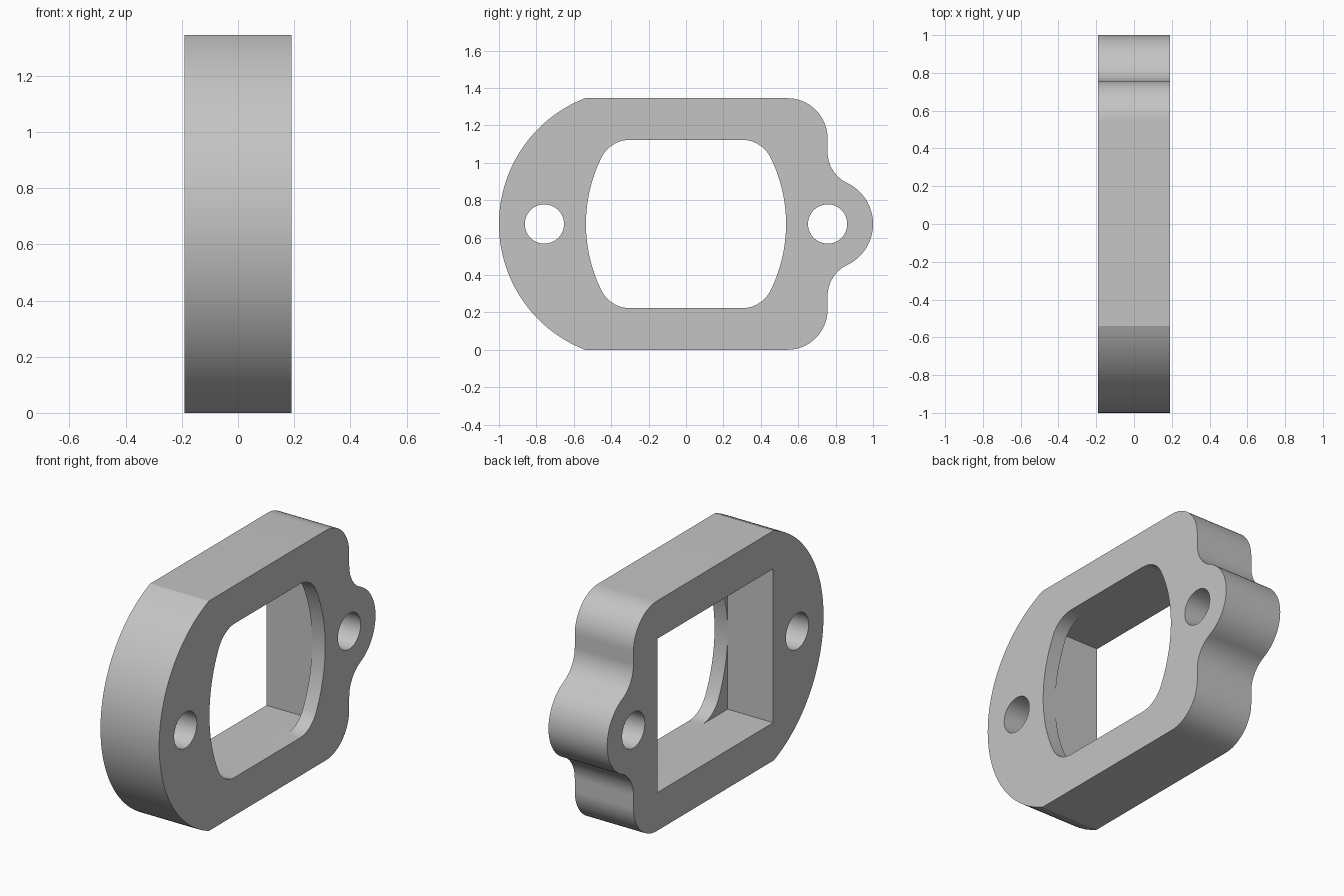
import bpy, bmesh, math

cube = bpy.data.objects.get("Cube")
if cube:
    bpy.data.objects.remove(cube, do_unlink=True)

HALF_T = 0.19        # half thickness along x
HALF_H = 0.6725      # half height
LEDGE_X = 0.105      # where the square pocket meets the rounded lip
OPEN_W, OPEN_H = 0.535, 0.45
FLAT = 0.30          # half length of the straight part of the rounded opening
LUG_Y, LUG_R, HOLE_R = 0.757, 0.243, 0.105


def arc(cy, cz, r, a0, a1, n):
    """Points on an arc in the y-z plane, angles in radians."""
    return [(cy + r * math.cos(a0 + (a1 - a0) * i / n),
             cz + r * math.sin(a0 + (a1 - a0) * i / n)) for i in range(n + 1)]


def mirror_z(half):
    """Close a half outline that starts and ends on z = 0."""
    return half + [(y, -z) for y, z in reversed(half[1:-1])]


# Outer outline: lug, concave blend, rounded corner, large end arc
blend_r = 0.183
a = math.acos(blend_r / (blend_r + LUG_R))
corner_r = 0.215
sag = 0.46
end_r = (sag ** 2 + HALF_H ** 2) / (2 * sag)
end_y = -1 + end_r
outline = mirror_z(
    arc(LUG_Y, 0, LUG_R, 0, a, 16)
    + arc(LUG_Y + blend_r, (blend_r + LUG_R) * math.sin(a), blend_r,
          math.pi + a, math.pi, 14)[1:]
    + arc(LUG_Y - corner_r, HALF_H - corner_r, corner_r, 0, math.pi / 2, 18)
    + arc(end_y, 0, end_r, math.atan2(HALF_H, -1 + sag - end_y), math.pi, 32))

# Rounded opening: one quarter from the flat top to the side, then mirrored
side_r = 0.8
c = FLAT - (OPEN_W - side_r)
fil = (side_r ** 2 - c ** 2 - OPEN_H ** 2) / (2 * (side_r - OPEN_H))
t = math.atan2(OPEN_H - fil, c)
quarter = (arc(FLAT, OPEN_H - fil, fil, math.pi / 2, t, 12)
           + arc(OPEN_W - side_r, 0, side_r, t, 0, 16)[1:])
right = mirror_z([(y, z) for y, z in quarter][::-1] + [(0, 0)])  # side upward
upper = quarter[::-1] + [(-y, z) for y, z in quarter]
opening = mirror_z(upper)

# Rectangular pocket outline, sharing the opening's end points
pocket = mirror_z([(OPEN_W, 0), (OPEN_W, OPEN_H), (FLAT, OPEN_H),
                   (-FLAT, OPEN_H), (-OPEN_W, OPEN_H), (-OPEN_W, 0)])

holes = [arc(y, 0, HOLE_R, 0, 2 * math.pi, 48)[:-1] for y in (-LUG_Y, LUG_Y)]

bm = bmesh.new()


def ring(points, x):
    return [bm.verts.new((x, y, z + HALF_H)) for y, z in points]


def wall(points, x0, x1):
    """Straight wall through the thickness along a closed outline."""
    r0, r1 = ring(points, x0), ring(points, x1)
    for i in range(len(points)):
        j = (i + 1) % len(points)
        bm.faces.new((r0[i], r0[j], r1[j], r1[i]))


def cap(loops, x):
    """Flat face with holes at the given x."""
    edges = []
    for points in loops:
        vs = ring(points, x)
        edges += [bm.edges.new((vs[i - 1], vs[i])) for i in range(len(vs))]
    bmesh.ops.triangle_fill(bm, use_beauty=True, edges=edges, normal=(1, 0, 0))


# Outer wall, bolt holes, pocket and lip
for loop in [outline] + holes:
    wall(loop, -HALF_T, HALF_T)
wall(pocket, -HALF_T, LEDGE_X)
wall(opening, LEDGE_X, HALF_T)

# Two flat sides
cap([outline, opening] + holes, HALF_T)
cap([outline, pocket] + holes, -HALF_T)

# Four corner ledges behind the lip
for sy in (1, -1):
    for sz in (1, -1):
        vs = ring([(sy * y, sz * z) for y, z in [(OPEN_W, OPEN_H)] + quarter], LEDGE_X)
        for i in range(1, len(vs) - 1):
            bm.faces.new((vs[0], vs[i], vs[i + 1]))

bmesh.ops.remove_doubles(bm, verts=bm.verts, dist=1e-5)
bmesh.ops.recalc_face_normals(bm, faces=bm.faces)

mesh = bpy.data.meshes.new("flange_plate")
bm.to_mesh(mesh)
bm.free()
flange = bpy.data.objects.new("flange_plate", mesh)
bpy.context.collection.objects.link(flange)

# Single grey material
grey = bpy.data.materials.new("plain_grey")
grey.use_nodes = True
colour = (0.55, 0.55, 0.55, 1)
grey.diffuse_color = colour
grey.node_tree.nodes["Principled BSDF"].inputs["Base Color"].default_value = colour
mesh.materials.append(grey)

# Smooth curves, crisp edges
bpy.ops.object.select_all(action="DESELECT")
flange.select_set(True)
bpy.context.view_layer.objects.active = flange
bpy.ops.object.shade_smooth_by_angle(angle=math.radians(15))
